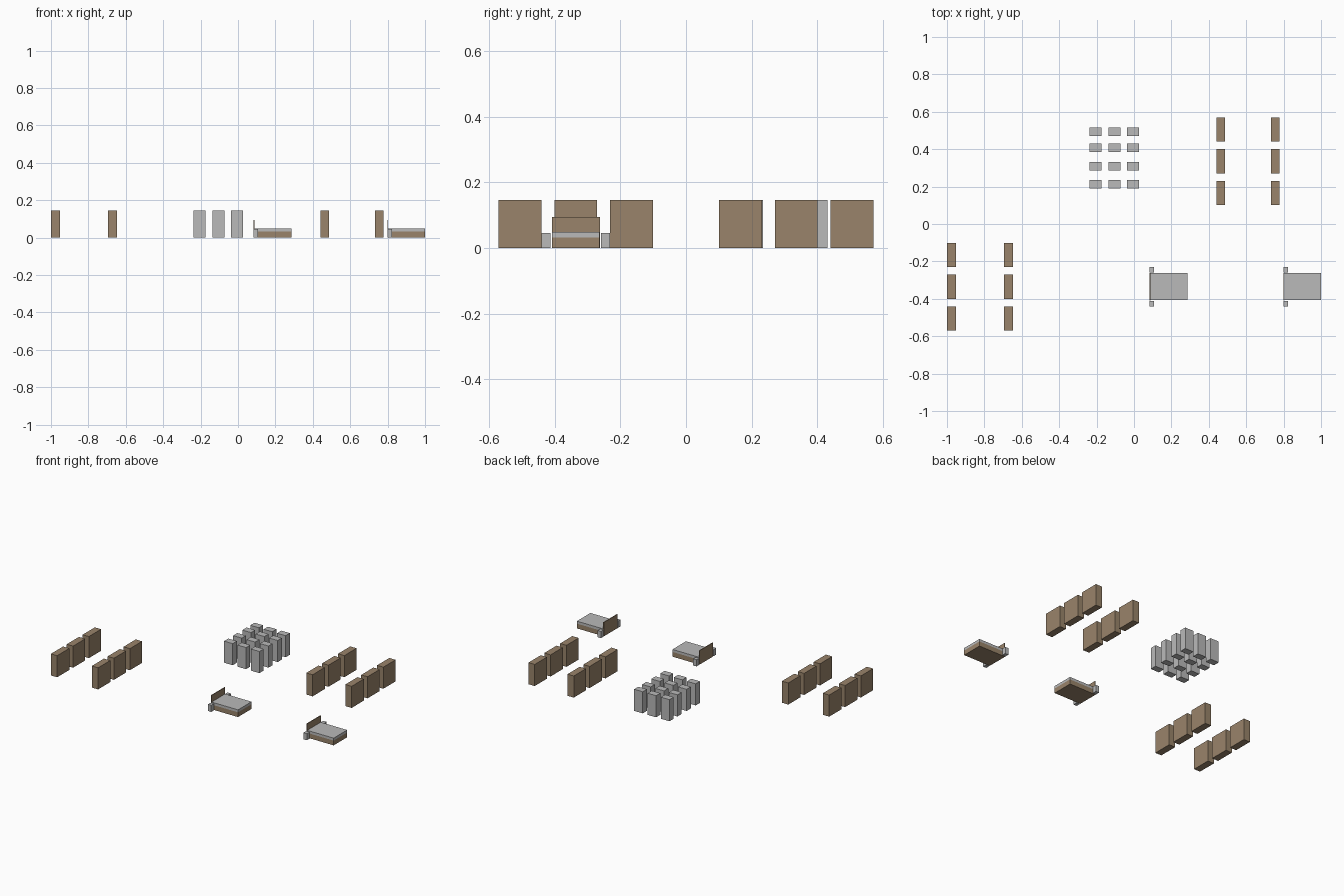
import bpy
import bmesh
from mathutils import Matrix, Vector

if "Cube" in bpy.data.objects:
    bpy.data.objects.remove(bpy.data.objects["Cube"])


def material(name, rgb):
    m = bpy.data.materials.new(name)
    m.diffuse_color = (*rgb, 1)
    m.use_nodes = True
    m.node_tree.nodes["Principled BSDF"].inputs["Base Color"].default_value = m.diffuse_color
    return m


WOOD = material("brown_wood", (0.32, 0.23, 0.145))
GREY = material("light_grey", (0.49, 0.49, 0.49))


def box(name, mat, x, y, z):
    """Box from (min, max) ranges on each axis."""
    lo, hi = Vector((x[0], y[0], z[0])), Vector((x[1], y[1], z[1]))
    bm = bmesh.new()
    bmesh.ops.create_cube(bm, size=1, matrix=Matrix.Translation((lo + hi) / 2)
                          @ Matrix.Diagonal((*(hi - lo), 1)))
    me = bpy.data.meshes.new(name)
    bm.to_mesh(me)
    bm.free()
    me.materials.append(mat)
    ob = bpy.data.objects.new(name, me)
    bpy.context.collection.objects.link(ob)
    return ob


HEIGHT = 0.146

# Tall wooden shelves: two rows of three in each of two groups
for group, rows, y0 in (("left", (-1.0, -0.694), -0.570),
                        ("right", (0.440, 0.732), 0.101)):
    for x in rows:
        for i in range(3):
            y = y0 + i * 0.1695
            box(group + "_shelf", WOOD, (x, x + 0.047), (y, y + 0.130), (0, HEIGHT))

# Grid of grey lockers
for x in (-0.237, -0.137, -0.037):
    for y in (0.190, 0.287, 0.385, 0.470):
        box("locker", GREY, (x, x + 0.064), (y, y + 0.045), (0, HEIGHT))

# Two beds, each with a headboard and a pair of nightstands
for x in (0.083, 0.798):
    box("bed_base", WOOD, (x + 0.005, x + 0.202), (-0.407, -0.263), (0, 0.032))
    box("mattress", GREY, (x + 0.005, x + 0.202), (-0.407, -0.263), (0.032, 0.049))
    box("headboard", WOOD, (x, x + 0.005), (-0.408, -0.262), (0, 0.094))
    for y in (-0.440, -0.259):
        box("nightstand", GREY, (x, x + 0.025), (y, y + 0.028), (0, 0.045))
